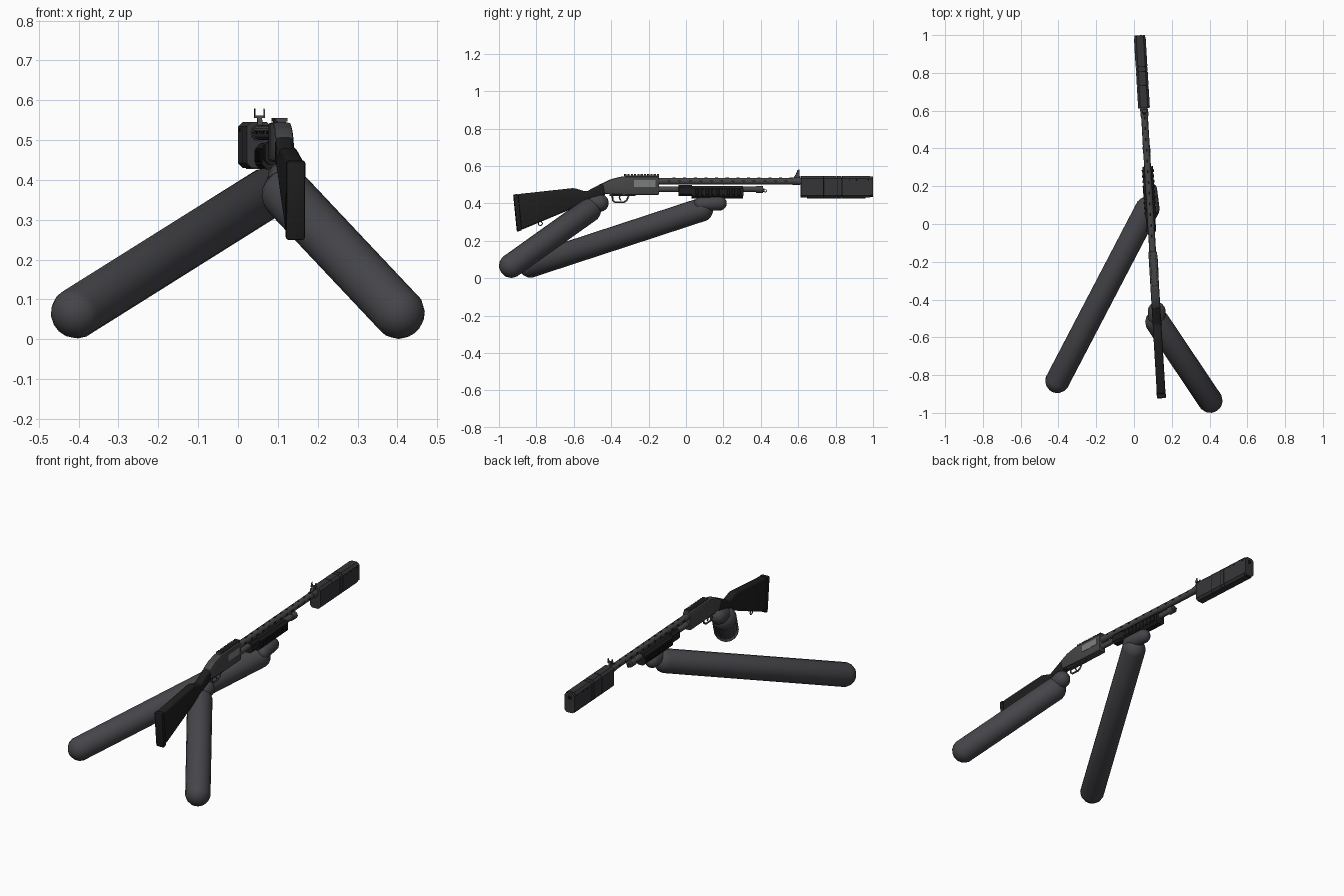
import bpy, bmesh, math
from mathutils import Matrix, Vector

cube = bpy.data.objects.get("Cube")
if cube:
    bpy.data.objects.remove(cube, do_unlink=True)


def material(name, r, g, b):
    m = bpy.data.materials.new(name)
    m.use_nodes = True
    m.diffuse_color = (r, g, b, 1)
    m.node_tree.nodes["Principled BSDF"].inputs["Base Color"].default_value = (r, g, b, 1)
    return m


SLEEVE = material("sleeve grey", 0.060, 0.060, 0.068)
METAL = material("gun metal", 0.060, 0.060, 0.063)
SHELL = material("suppressor grey", 0.036, 0.036, 0.039)
POLYMER = material("black polymer", 0.013, 0.013, 0.013)
STEEL = material("bolt steel", 0.20, 0.21, 0.21)
VOID = material("vent black", 0.005, 0.005, 0.005)

# the weapon is modelled along +y, then swung slightly
GUN = Matrix.Translation((0.09, 0, 0)) @ Matrix.Rotation(0.06, 4, 'Z')


def finish(bm, name, mat, matrix=GUN, angle=35):
    bmesh.ops.recalc_face_normals(bm, faces=bm.faces)
    me = bpy.data.meshes.new(name)
    bm.to_mesh(me)
    bm.free()
    me.materials.append(mat)
    ob = bpy.data.objects.new(name, me)
    bpy.context.collection.objects.link(ob)
    ob.matrix_world = matrix
    bpy.ops.object.select_all(action='DESELECT')
    ob.select_set(True)
    bpy.context.view_layer.objects.active = ob
    bpy.ops.object.shade_smooth_by_angle(angle=math.radians(angle))
    return ob


def loft(name, ring_a, ring_b, mat, bevel=0, segments=2):
    """Closed solid between two matching outlines."""
    bm = bmesh.new()
    a = [bm.verts.new(p) for p in ring_a]
    b = [bm.verts.new(p) for p in ring_b]
    bm.faces.new(a)
    bm.faces.new(b[::-1])
    for i in range(len(a)):
        j = (i + 1) % len(a)
        bm.faces.new((a[i], b[i], b[j], a[j]))
    bmesh.ops.recalc_face_normals(bm, faces=bm.faces)
    if bevel:
        bmesh.ops.bevel(bm, geom=bm.edges[:], offset=bevel, segments=segments,
                        profile=0.5, affect='EDGES', clamp_overlap=True)
    return finish(bm, name, mat)


def side_profile(name, pts, width, mat, bevel=0, x=0, segments=2):
    w = width / 2
    return loft(name, [(x - w, y, z) for y, z in pts],
                [(x + w, y, z) for y, z in pts], mat, bevel, segments)


def box(name, width, y0, y1, z0, z1, mat, bevel=0, x=0):
    return side_profile(name, [(y0, z0), (y1, z0), (y1, z1), (y0, z1)],
                        width, mat, bevel, x, 1)


def chamfered(name, width, z0, z1, cut, y0, y1, mat):
    """Bar along y with a chamfered rectangular section."""
    w = width / 2
    half = [(w - cut, z0), (w, z0 + cut), (w, z1 - cut), (w - cut, z1)]
    sec = half + [(-x, z) for x, z in reversed(half)]
    return loft(name, [(x, y0, z) for x, z in sec], [(x, y1, z) for x, z in sec], mat)


def tube(name, r, y0, y1, z, mat, sides=16):
    bm = bmesh.new()
    m = Matrix.Translation((0, (y0 + y1) / 2, z)) @ Matrix.Rotation(math.pi / 2, 4, 'X')
    bmesh.ops.create_cone(bm, cap_ends=True, segments=sides, radius1=r, radius2=r,
                          depth=abs(y1 - y0), matrix=m)
    return finish(bm, name, mat)


def capsule(name, start, end, r, mat):
    start, end = Vector(start), Vector(end)
    axis = end - start
    bm = bmesh.new()
    bmesh.ops.create_uvsphere(bm, u_segments=16, v_segments=9, radius=r)
    for v in bm.verts:
        if v.co.z > 0:
            v.co.z += axis.length
    turn = axis.to_track_quat('Z', 'Y').to_matrix().to_4x4()
    return finish(bm, name, mat, Matrix.Translation(start) @ turn, 60)


def wire(name, pts, r, mat, closed=False):
    """Bent round rod in the y-z plane."""
    cu = bpy.data.curves.new(name, 'CURVE')
    cu.dimensions = '3D'
    cu.bevel_depth = r
    cu.bevel_resolution = 1
    sp = cu.splines.new('POLY')
    sp.points.add(len(pts) - 1)
    for p, (y, z) in zip(sp.points, pts):
        p.co = (0, y, z, 1)
    sp.use_cyclic_u = closed
    cu.materials.append(mat)
    ob = bpy.data.objects.new(name, cu)
    bpy.context.collection.objects.link(ob)
    ob.matrix_world = GUN


def loop(name, y, z, size, r):
    ring = [(y + size * math.cos(k * math.tau / 10), z + size * math.sin(k * math.tau / 10))
            for k in range(10)]
    wire(name, ring, r, METAL, True)


# arms and hands
capsule("right_arm", (-0.405, -0.83, 0.067), (0.07, 0.08, 0.365), 0.065, SLEEVE)
capsule("right_hand", (0.098, 0.08, 0.395), (0.085, 0.18, 0.40), 0.038, SLEEVE)
capsule("left_arm", (0.403, -0.934, 0.067), (0.125, -0.52, 0.362), 0.066, SLEEVE)
capsule("left_hand", (0.12, -0.49, 0.395), (0.12, -0.46, 0.402), 0.047, SLEEVE)

# stock and butt pad
side_profile("stock", [(-0.903, 0.449), (-0.60, 0.482), (-0.535, 0.462), (-0.44, 0.512),
                       (-0.43, 0.445), (-0.53, 0.41), (-0.647, 0.356), (-0.885, 0.257)],
             0.046, POLYMER, 0.012, segments=3)
side_profile("butt_pad", [(-0.925, 0.447), (-0.90, 0.45), (-0.88, 0.256), (-0.905, 0.248)],
             0.048, POLYMER, 0.006)
loop("stock_swivel", -0.78, 0.292, 0.011, 0.003)

# receiver, bolt and trigger group
side_profile("receiver", [(-0.44, 0.45), (-0.45, 0.505), (-0.40, 0.53), (-0.34, 0.544),
                          (-0.145, 0.544), (-0.145, 0.445), (-0.30, 0.445)],
             0.046, METAL, 0.007)
box("ejection_port", 0.004, -0.28, -0.165, 0.488, 0.526, STEEL, x=0.0225)
box("trigger_plate", 0.028, -0.41, -0.27, 0.438, 0.452, METAL, 0.003)
wire("trigger_guard", [(-0.395, 0.445), (-0.392, 0.415), (-0.38, 0.405), (-0.335, 0.405),
                       (-0.318, 0.415), (-0.305, 0.445)], 0.005, METAL)
wire("trigger", [(-0.352, 0.445), (-0.357, 0.43), (-0.35, 0.415)], 0.004, METAL)

# top rail
box("rail_base", 0.022, -0.33, -0.145, 0.54, 0.549, METAL)
for i in range(11):
    y = -0.33 + i * 0.0175
    box("rail_tooth", 0.03, y, y + 0.010, 0.547, 0.556, METAL)

# barrel with vents, magazine tube
tube("barrel", 0.018, -0.16, 0.63, 0.518, METAL)
for i in range(12):
    y = -0.10 + i * 0.057
    box("side_vent", 0.037, y, y + 0.016, 0.516, 0.523, VOID)
    box("top_vent", 0.008, y + 0.028, y + 0.044, 0.530, 0.5368, VOID)
tube("magazine_tube", 0.015, -0.16, 0.40, 0.475, METAL)
tube("magazine_cap", 0.020, 0.375, 0.412, 0.474, METAL)
tube("cap_tip", 0.009, 0.41, 0.42, 0.470, METAL, 10)
loop("front_swivel", 0.424, 0.468, 0.008, 0.002)

# sliding fore-end with grip ribs
chamfered("fore_end", 0.056, 0.426, 0.492, 0.013, 0.03, 0.305, POLYMER)
chamfered("fore_end_rear", 0.050, 0.438, 0.498, 0.012, -0.04, 0.03, POLYMER)
for i in range(9):
    y = 0.05 + i * 0.028
    box("grip_rib", 0.064, y, y + 0.015, 0.444, 0.476, POLYMER, 0.002)

# front sight
tube("sight_band", 0.021, 0.572, 0.61, 0.518, METAL)
side_profile("sight_ramp", [(0.572, 0.53), (0.61, 0.53), (0.608, 0.56), (0.592, 0.56)],
             0.012, METAL)
box("sight_bridge", 0.026, 0.592, 0.608, 0.556, 0.562, METAL)
for side in (-1, 1):
    side_profile("sight_ear", [(0.590, 0.558), (0.608, 0.558), (0.606, 0.580), (0.598, 0.578)],
                 0.003, METAL, x=side * 0.0115)

# boxy suppressor: dark core showing through the seams between shells
chamfered("suppressor_core", 0.056, 0.433, 0.542, 0.011, 0.62, 0.99, VOID)
for y0, y1 in ((0.615, 0.732), (0.736, 0.806), (0.810, 0.832), (0.836, 0.985)):
    chamfered("suppressor_shell", 0.062, 0.430, 0.546, 0.012, y0, y1, SHELL)
chamfered("suppressor_cap", 0.058, 0.433, 0.543, 0.012, 0.985, 1.0, SHELL)
box("suppressor_base_panel", 0.026, 0.65, 0.96, 0.427, 0.432, SHELL)
tube("muzzle_hole", 0.012, 0.99, 1.001, 0.518, VOID)
for y in (0.87, 0.91, 0.97):
    box("suppressor_screw", 0.064, y, y + 0.007, 0.522, 0.529, VOID)
